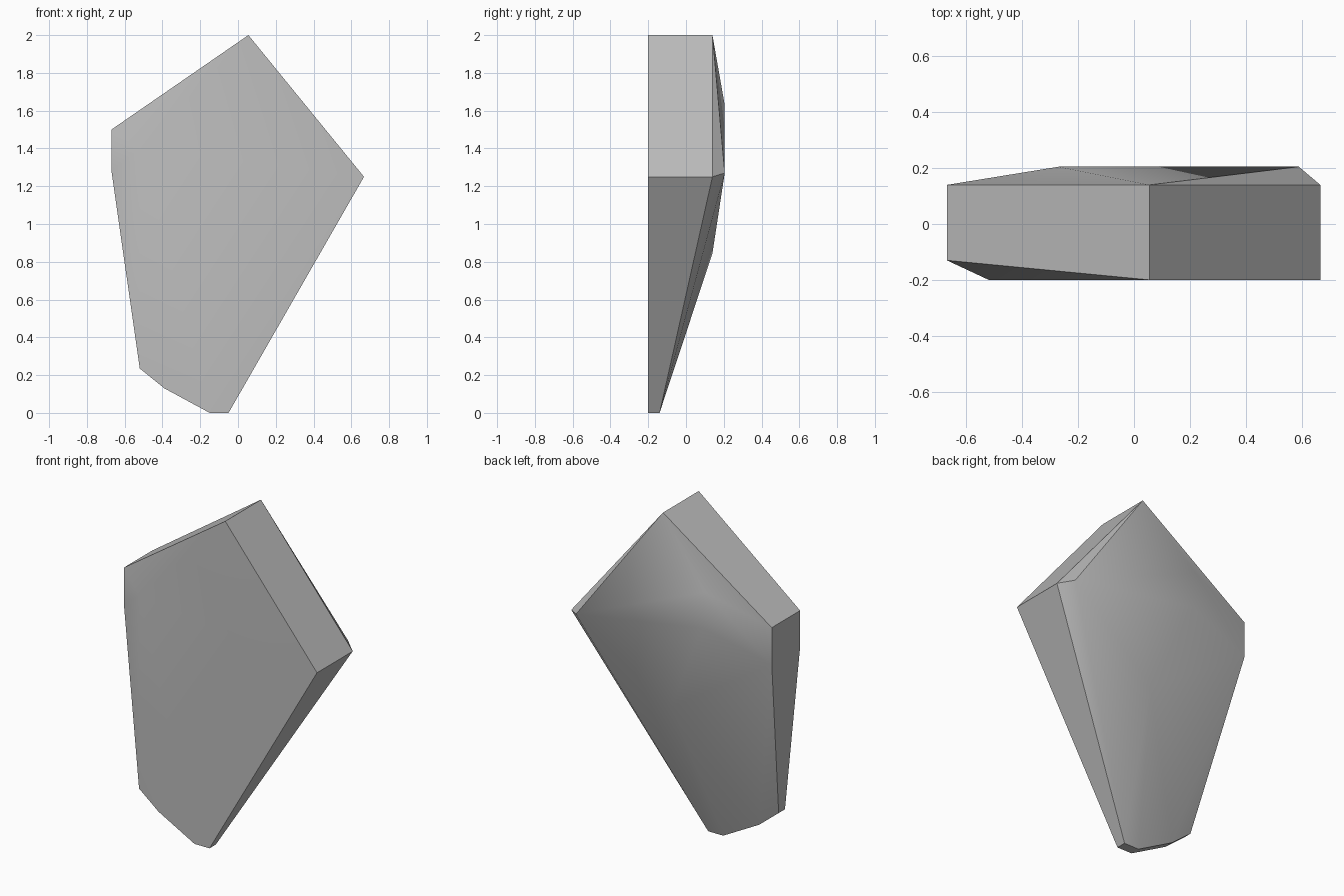
import bpy, bmesh
from math import radians

cube = bpy.data.objects.get("Cube")
if cube:
    bpy.data.objects.remove(cube, do_unlink=True)

FRONT, BACK, RIDGE = -0.2, 0.14, 0.205

# Corners shared by the front and back outlines (x, z)
foot = [(-0.05, 0), (-0.15, 0), (-0.39, 0.13), (-0.52, 0.235)]
crown = [(0.055, 2.0), (0.667, 1.25)]
shoulder = [(-0.67, 1.5), (-0.67, 1.28)]

points = []


def layer(outline, y):
    points.extend((x, y, z) for x, z in outline)


# Flat front with a bevelled shoulder
layer(foot + crown + [(-0.52, 1.4)], FRONT)
layer(shoulder, -0.13)
# Thin foot and thick crown at the back
layer(foot, -0.14)
layer(crown + shoulder + [(0, 0.845)], BACK)
# Raised plateau on the back
layer([(-0.27, 1.63), (-0.25, 1.41), (0.59, 1.27)], RIDGE)

# Wrap the corners into one chiselled solid
bm = bmesh.new()
for p in points:
    bm.verts.new(p)
hull = bmesh.ops.convex_hull(bm, input=bm.verts)
loose = {v for v in hull["geom_interior"] + hull["geom_unused"]
         if isinstance(v, bmesh.types.BMVert)}
bmesh.ops.delete(bm, geom=list(loose), context="VERTS")
bmesh.ops.dissolve_limit(bm, angle_limit=radians(0.5),
                         verts=bm.verts, edges=bm.edges)
bmesh.ops.recalc_face_normals(bm, faces=bm.faces)
mesh = bpy.data.meshes.new("stone_shard")
bm.to_mesh(mesh)
bm.free()
shard = bpy.data.objects.new("stone_shard", mesh)
bpy.context.collection.objects.link(shard)

# Plain grey stone
grey = bpy.data.materials.new("stone_grey")
grey.use_nodes = True
color = (0.5, 0.5, 0.5, 1)
grey.diffuse_color = color
grey.node_tree.nodes["Principled BSDF"].inputs["Base Color"].default_value = color
mesh.materials.append(grey)

# Soft shading across shallow facets, crisp outer edges
bpy.ops.object.select_all(action="DESELECT")
shard.select_set(True)
bpy.context.view_layer.objects.active = shard
bpy.ops.object.shade_smooth_by_angle(angle=radians(30))
